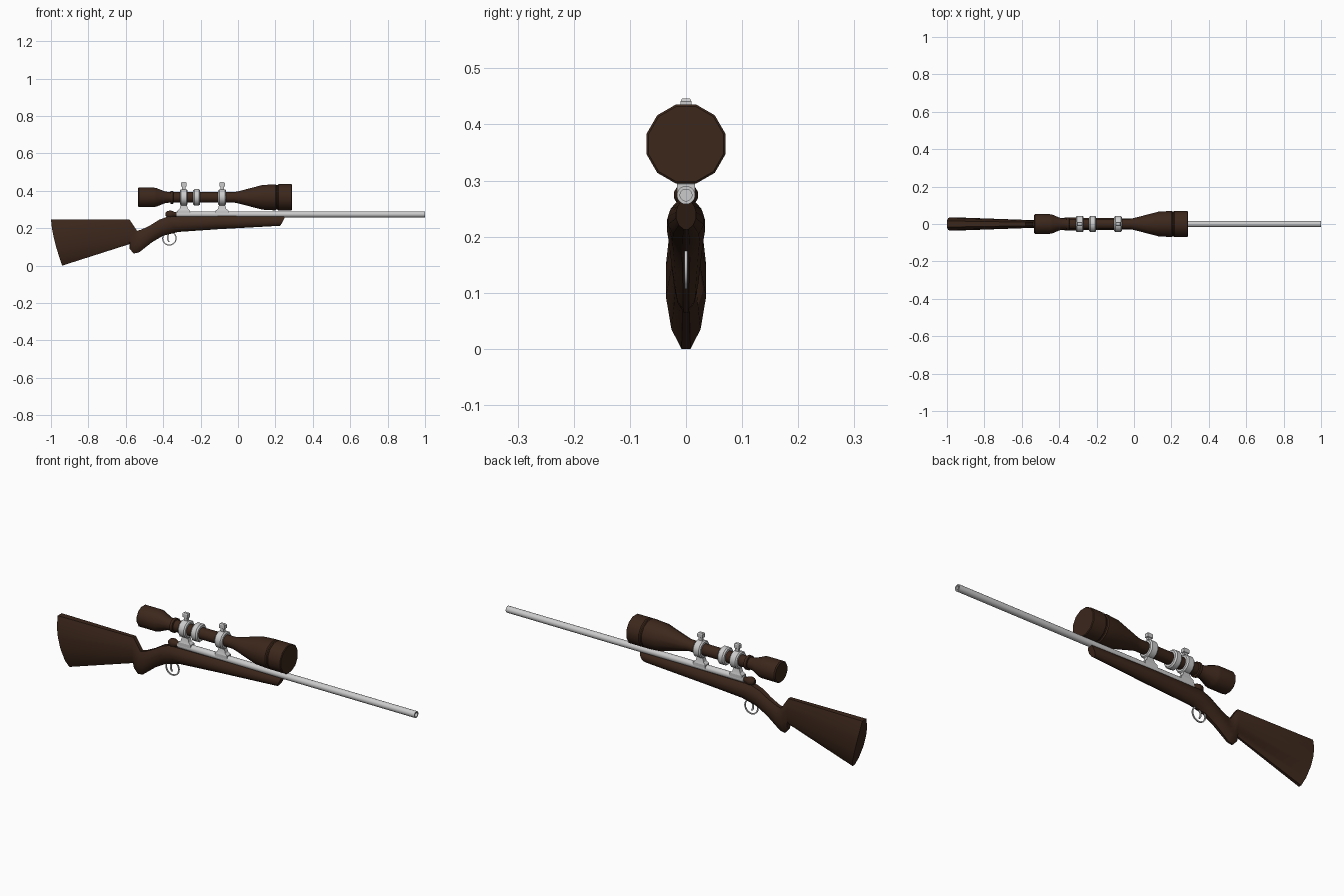
import bpy, bmesh, math
from mathutils import Vector

if "Cube" in bpy.data.objects:
    bpy.data.objects.remove(bpy.data.objects["Cube"])

brown = bpy.data.materials.new("dark_brown")
brown.diffuse_color = (0.045, 0.02, 0.011, 1)
brown.use_nodes = True
brown.node_tree.nodes["Principled BSDF"].inputs["Base Color"].default_value = brown.diffuse_color


def loft(name, rings, mat=None, closed=False, angle=35):
    """Bridge rings of points; cap the ends, or join last to first."""
    bm = bmesh.new()
    vs = [[bm.verts.new(p) for p in ring] for ring in rings]
    n = len(vs[0])
    pairs = list(zip(vs, vs[1:])) + ([(vs[-1], vs[0])] if closed else [])
    for a, b in pairs:
        for i in range(n):
            j = (i + 1) % n
            bm.faces.new((a[i], a[j], b[j], b[i]))
    if not closed:
        bm.faces.new(vs[0])
        bm.faces.new(vs[-1])
    bmesh.ops.recalc_face_normals(bm, faces=bm.faces)
    me = bpy.data.meshes.new(name)
    bm.to_mesh(me)
    bm.free()
    ob = bpy.data.objects.new(name, me)
    bpy.context.collection.objects.link(ob)
    if mat:
        me.materials.append(mat)
    bpy.ops.object.select_all(action='DESELECT')
    ob.select_set(True)
    bpy.context.view_layer.objects.active = ob
    bpy.ops.object.shade_smooth_by_angle(angle=math.radians(angle))
    return ob


def lathe_x(name, profile, z, mat=None, sides=12, closed=False):
    """Turn (x, radius) points around a line along x at height z."""
    angs = [2 * math.pi * (i + 0.5) / sides for i in range(sides)]
    rings = [[(x, r * math.cos(a), z + r * math.sin(a)) for a in angs] for x, r in profile]
    return loft(name, rings, mat, closed)


def block(name, x, levels):
    """Stack of rectangles: (z, half x, half y)."""
    return loft(name, [[(x + sx * hx, sy * hy, z) for sx, sy in
                        ((-1, -1), (1, -1), (1, 1), (-1, 1))] for z, hx, hy in levels], angle=20)


# Stock: stations (top x, top z, bottom x, bottom z, half width)
stations = [
    (-1.0, .247, -.94, 0, .036), (-.58, .247, -.58, .115, .022),
    (-.56, .217, -.58, .09, .021), (-.54, .186, -.558, .065, .021),
    (-.515, .193, -.53, .07, .022), (-.47, .215, -.46, .125, .027),
    (-.42, .246, -.40, .16, .031), (-.375, .262, -.32, .18, .034),
    (-.1, .264, -.1, .195, .032), (.25, .264, .225, .213, .018)]
section = [(0, .45), (.2, .85), (.4, 1), (.62, 1), (.86, .72), (1, .22)]
rings = []
for xt, zt, xb, zb, w in stations:
    side = [(xt + (xb - xt) * v ** 1.5, w * f, zt + (zb - zt) * v) for v, f in section]
    rings.append(side + [(x, -y, z) for x, y, z in reversed(side)])
loft("stock", rings, brown)

# Barrel with a bored muzzle
lathe_x("barrel", [(-.33, .0165), (1, .0165), (1, .0105), (.9, .0105)], .274, sides=16)

# Rounded knob at the rear of the action
lathe_x("bolt_knob", [(-.387, .009), (-.378, .018), (-.362, .022), (-.348, .018),
                      (-.338, .012), (-.315, .012)], .274, brown)

# Scope body
AXIS = .365
lathe_x("scope_body", [
    (-.535, .049), (-.53, .054), (-.45, .054), (-.435, .051), (-.39, .032), (-.362, .029),
    (-.36, .036), (-.347, .036), (-.345, .029), (-.02, .029), (0, .033), (.13, .068),
    (.2, .0725), (.205, .068), (.211, .068), (.216, .0725), (.285, .0725), (.288, .069)],
    AXIS, brown)

# Adjustment band around the tube
lathe_x("scope_band", [(-.24, .027), (-.24, .039), (-.233, .045), (-.209, .045),
                       (-.202, .039), (-.202, .027)], AXIS, closed=True)

# Two scope mounts: foot, ring, and clamp screw
for label, x in (("rear", -.29), ("front", -.085)):
    block(label + "_mount_foot", x, [(.276, .034, .016), (.294, .034, .016),
                                     (.304, .022, .012), (.328, .015, .01)])
    lathe_x(label + "_mount_ring", [(x - .021, .027), (x - .021, .038), (x - .015, .044),
                                    (x + .015, .044), (x + .021, .038), (x + .021, .027)],
            AXIS, closed=True)
    block(label + "_clamp_screw", x, [(.40, .009, .007), (.422, .009, .007),
                                      (.424, .015, .01), (.441, .015, .01), (.446, .011, .007)])

# Trigger guard: thin flat hoop
hoop = []
for i in range(24):
    a = 2 * math.pi * i / 24
    c, s = math.cos(a), math.sin(a)
    hoop.append([(-.367 + r * c, y, .146 + r * s)
                 for r, y in ((.039, -.0025), (.039, .0025), (.033, .0025), (.033, -.0025))])
loft("trigger_guard", hoop, closed=True)

# Curved trigger
path = [(-.365, .185), (-.375, .16), (-.377, .142), (-.37, .127)]
loft("trigger", [[(x - .004, -.0025, z), (x + .004, -.0025, z),
                  (x + .004, .0025, z), (x - .004, .0025, z)] for x, z in path])
